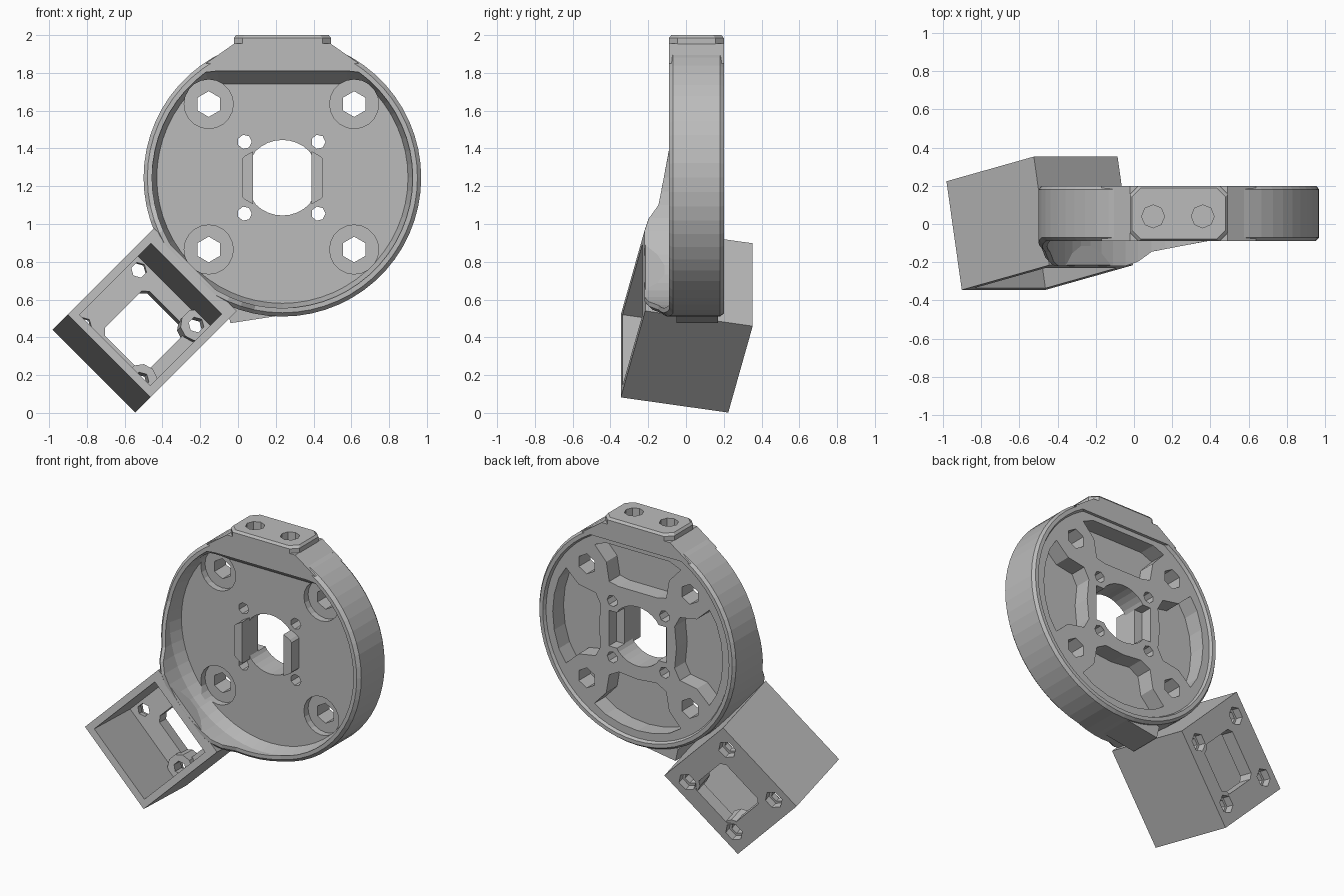
import bpy, bmesh, math
from mathutils import Matrix, Vector

cube = bpy.data.objects.get("Cube")
if cube:
    bpy.data.objects.remove(cube, do_unlink=True)

grey = bpy.data.materials.new("plain_grey")
grey.use_nodes = True
grey.diffuse_color = (0.5, 0.5, 0.5, 1)
grey.node_tree.nodes["Principled BSDF"].inputs["Base Color"].default_value = (0.5, 0.5, 0.5, 1)

CX, CZ, R = 0.235, 1.245, 0.735      # disc centre and radius
FLOOR, FRONT, BACK = 0.01, -0.09, 0.2


def loft(name, rings, matrix=None):
    """Solid through rings of equal point count, capped at both ends."""
    bm = bmesh.new()
    vs = [[bm.verts.new(p) for p in ring] for ring in rings]
    n = len(vs[0])
    for a, b in zip(vs, vs[1:]):
        for i in range(n):
            j = (i + 1) % n
            bm.faces.new((a[i], a[j], b[j], b[i]))
    for ring in (vs[0], vs[-1]):
        mid = bm.verts.new(sum((v.co for v in ring), Vector()) / n)
        for i in range(n):
            bm.faces.new((ring[i], ring[(i + 1) % n], mid))
    if matrix:
        bm.transform(matrix)
    bmesh.ops.recalc_face_normals(bm, faces=bm.faces)
    mesh = bpy.data.meshes.new(name)
    bm.to_mesh(mesh)
    bm.free()
    mesh.materials.append(grey)
    obj = bpy.data.objects.new(name, mesh)
    bpy.context.scene.collection.objects.link(obj)
    return obj


def combine(target, tool, operation='DIFFERENCE'):
    tool.hide_render = True
    mod = target.modifiers.new("combine", 'BOOLEAN')
    mod.operation, mod.solver, mod.object = operation, 'EXACT', tool
    bpy.context.view_layer.objects.active = target
    bpy.ops.object.modifier_apply(modifier=mod.name)
    bpy.data.objects.remove(tool, do_unlink=True)


def circle(x, z, r, n=8, turn=0.0):
    return [(x + r * math.cos(turn + math.tau * i / n),
             z + r * math.sin(turn + math.tau * i / n)) for i in range(n)]


def prism(name, pts, y0, y1):
    """Outline in x and z, extruded along y."""
    return loft(name, [[(x, y, z) for x, z in pts] for y in (y0, y1)])


def block(name, lo, hi, matrix=None):
    ring = [(lo[0], lo[1]), (hi[0], lo[1]), (hi[0], hi[1]), (lo[0], hi[1])]
    return loft(name, [[(x, y, z) for x, y in ring] for z in (lo[2], hi[2])], matrix)


def rim_lift(angle):
    """Forward rise of the rim near the bracket."""
    d = abs(math.degrees(angle) - 225)
    if d < 25:
        return -0.13
    if d < 31:
        return -0.13 + 0.07 * (d - 25) / 6
    return -0.06 * max(0, (57 - d) / 26)


# Disc body, turned with chamfered edges and a thin lip on the back
SEG = 60
profile = [(0.3, FRONT, 0), (0.6, FRONT, 1), (0.715, FRONT, 1), (R, FRONT + 0.02, 1),
           (R, 0.18, 0), (0.72, BACK, 0), (0.695, BACK, 0), (0.685, 0.18, 0), (0.3, 0.18, 0)]
disc = loft("round_housing", [
    [(CX + r * math.cos(a), y + lift * rim_lift(a), CZ + r * math.sin(a))
     for a in (math.tau * i / SEG for i in range(SEG))] for r, y, lift in profile])

# Top tab with sloping shoulders
combine(disc, prism("shoulder", [(-0.17, 1.85), (0.64, 1.85), (0.49, 1.955), (-0.02, 1.955)],
                    FRONT, BACK), 'UNION')


def tab_ring(z, s):
    hx, hy, c = 0.257 - s, 0.145 - s, 0.045
    quarter = [(hx, hy - c), (hx - c, hy)]
    pts = quarter + [(-x, y) for x, y in reversed(quarter)]
    pts += [(-x, -y) for x, y in pts]
    return [(CX + x, 0.055 + y, z) for x, y in pts]


combine(disc, loft("tab", [tab_ring(1.88, 0), tab_ring(1.985, 0), tab_ring(2.0, 0.012)]), 'UNION')

# Fillet where the rim meets the bracket
combine(disc, prism("fillet", [(-0.06, 0.56), (-0.04, 0.475), (0.2, 0.512), (0.1, 0.6)],
                    -0.05, 0.17), 'UNION')


# Front recess with a flat, sloping ceiling
def recess_ring(r, top, y):
    return [(x, y, min(z, top)) for x, z in circle(CX, CZ, r, SEG)]


combine(disc, loft("recess", [recess_ring(0.69, 1.81, -0.5), recess_ring(0.69, 1.81, FRONT + 0.01),
                              recess_ring(0.665, 1.74, FLOOR)]))

# Tab holes
for x in (0.10, 0.36):
    combine(disc, loft("tab_hole", [[(px, py, z) for px, py in circle(x, 0.04, 0.06)]
                                    for z in (1.84, 2.1)]))

# Screw holes with counterbores, and small pin holes
for sx in (-1, 1):
    for sz in (-1, 1):
        x, z = CX - 0.005 + sx * 0.385, CZ + 0.005 + sz * 0.385
        combine(disc, prism("counterbore", circle(x, z, 0.13, 20), -0.05, 0.055))
        combine(disc, prism("screw_hole", circle(x, z, 0.068, 6, math.pi / 6), 0, 0.4))
        combine(disc, prism("pin_hole", circle(CX - 0.005 + sx * 0.195, CZ + sz * 0.19, 0.038, 7),
                            -0.1, 0.4))

# Back pockets between the screw bosses
half = [(0, 0.635), (11, 0.635), (22, 0.635), (31, 0.625), (28, 0.5),
        (34, 0.38), (27, 0.31), (0, 0.29)]
outline = half + [(-a, r) for a, r in reversed(half[1:-1])]
for turn in (0, 90, 180, 270):
    pts = [(CX + r * math.cos(math.radians(a + turn)), CZ + r * math.sin(math.radians(a + turn)))
           for a, r in outline]
    if turn == 90:
        pts = [(x, min(max(z, CZ + 0.3), CZ + 0.57)) for x, z in pts]
    combine(disc, prism("back_pocket", pts, 0.065, 0.4))

# Centre opening with flat sides
hole = [(max(CX - 0.16, min(CX + 0.16, x)), z) for x, z in circle(CX, CZ, 0.2, 32)]
combine(disc, prism("centre_hole", hole, -0.3, 0.4))
combine(disc, block("hub_notch", (CX - 0.215, 0.1, CZ - 0.12), (CX + 0.215, 0.4, CZ + 0.12)))

# Upright clips beside the opening
for side, s in (("right", -1), ("left", 1)):
    prism(side + "_clip", [(CX + s * x, CZ + z) for x, z in
                           ((0.155, -0.14), (0.2, -0.115), (0.215, -0.1),
                            (0.215, 0.1), (0.2, 0.115), (0.155, 0.14))], -0.07, 0.1)

# Tilted square bracket: local axes are outward, sideways and depth
tilt, k = math.radians(11.3), math.sqrt(0.5)
s, c = math.sin(tilt), math.cos(tilt)
frame = Matrix(((-k * c, k, -k * s, -0.494),
                (-s, 0, c, 0.004),
                (-k * c, -k, -k * s, 0.49),
                (0, 0, 0, 1)))
bracket = block("angled_bracket", (-0.33, -0.31, -0.29), (0.33, 0.31, 0.29), frame)
combine(bracket, block("cavity", (-0.26, -0.265, -0.6), (0.285, 0.265, 0.2), frame))


def local_prism(name, pts, d0, d1):
    return loft(name, [[(u, v, d) for u, v in pts] for d in (d0, d1)], frame)


window = [(-0.17, -0.09), (-0.14, -0.12), (0.14, -0.12), (0.17, -0.09),
          (0.17, 0.17), (0.14, 0.2), (-0.14, 0.2), (-0.17, 0.17)]
combine(bracket, local_prism("window", window, 0.1, 0.5))
for u in (-0.21, 0.21):
    combine(bracket, local_prism("boss", circle(u, 0.21, 0.085, 10), 0.15, 0.285), 'UNION')
    for v in (-0.21, 0.21):
        combine(bracket, local_prism("bracket_hole", circle(u, v, 0.042, 6), 0.1, 0.5))
        combine(bracket, local_prism("bracket_sink", circle(u, v, 0.06, 6), 0.24, 0.5))
